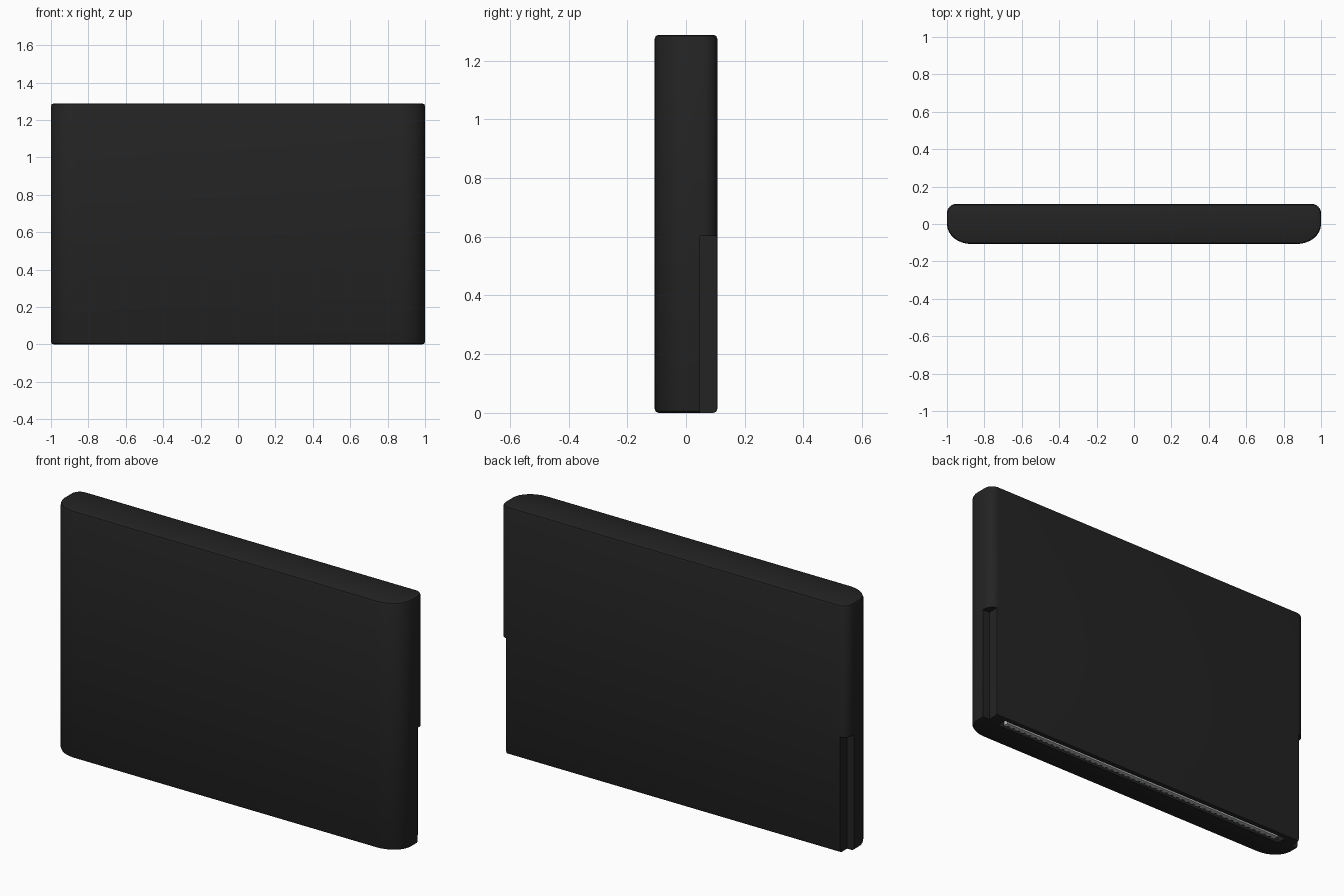
import bpy, bmesh, math

if "Cube" in bpy.data.objects:
    bpy.data.objects.remove(bpy.data.objects["Cube"])

W, D, H = 1.0, 0.107, 1.288     # half width, half depth, height


def material(name, rgb):
    m = bpy.data.materials.new(name)
    m.diffuse_color = (*rgb, 1)
    m.use_nodes = True
    m.node_tree.nodes["Principled BSDF"].inputs["Base Color"].default_value = m.diffuse_color
    return m


black = material("charcoal plastic", (0.017, 0.017, 0.017))
silver = material("contact silver", (0.52, 0.55, 0.53))


def finish(name, bm, mat):
    bmesh.ops.recalc_face_normals(bm, faces=bm.faces)
    me = bpy.data.meshes.new(name)
    bm.to_mesh(me)
    bm.free()
    me.materials.append(mat)
    ob = bpy.data.objects.new(name, me)
    bpy.context.collection.objects.link(ob)
    return ob


def add_box(bm, x0, x1, y0, y1, z0, z1):
    vs = bmesh.ops.create_cube(bm, size=1)["verts"]
    for v in vs:
        v.co.x = x1 if v.co.x > 0 else x0
        v.co.y = y1 if v.co.y > 0 else y0
        v.co.z = z1 if v.co.z > 0 else z0


def box(name, mat, *dims):
    bm = bmesh.new()
    add_box(bm, *dims)
    return finish(name, bm, mat)


# Shell outline: wide rounded front corners, tight rounded back corners
def corner(cx, cy, rx, ry, start, n=8):
    return [(cx + rx * math.cos(math.radians(start + 90 * i / n)),
             cy + ry * math.sin(math.radians(start + 90 * i / n))) for i in range(n + 1)]


outline = (corner(W - .05, D - .05, .05, .05, 0) + corner(-W + .05, D - .05, .05, .05, 90)
           + corner(-W + .13, 0, .13, D, 180) + corner(W - .13, 0, .13, D, 270))

bm = bmesh.new()
base = bm.faces.new([bm.verts.new((x, y, 0)) for x, y in outline])
top = bmesh.ops.extrude_face_region(bm, geom=[base])["geom"]
for g in top:
    if isinstance(g, bmesh.types.BMVert):
        g.co.z = H
if base.is_valid and len([f for f in bm.faces if all(v.co.z == 0 for v in f.verts)]) == 0:
    bm.faces.new([v for v in bm.verts if v.co.z == 0])
rims = [e for e in bm.edges if abs(e.verts[0].co.z - e.verts[1].co.z) < 1e-5]
bmesh.ops.bevel(bm, geom=rims, offset=.014, segments=2, profile=.5, affect='EDGES')
shell = finish("cartridge_shell", bm, black)

# Side notches and bottom connector slot
cutters = [box(f"notch_cutter_{s}", black, *sorted((s * .96, s * 1.1)), .047, .2, -.1, .602)
           for s in (-1, 1)]
cutters.append(box("slot_cutter", black, -.89, .89, .03, .085, -.1, .12))
for c in cutters:
    c.hide_render = True
    mod = shell.modifiers.new(c.name, 'BOOLEAN')
    mod.operation, mod.solver, mod.object = 'DIFFERENCE', 'EXACT', c

# Bake the cuts and remove the cutters
bpy.context.view_layer.objects.active = shell
shell.select_set(True)
for mod in list(shell.modifiers):
    bpy.ops.object.modifier_apply(modifier=mod.name)
for c in cutters:
    bpy.data.objects.remove(c)
bpy.ops.object.select_all(action='DESELECT')
shell.select_set(True)
bpy.ops.object.shade_smooth_by_angle(angle=math.radians(35))

# Connector strip with a row of contact teeth
box("connector_strip", silver, -.86, .86, .046, .066, .006, .115)
bm = bmesh.new()
n = 50
for i in range(n):
    x = -.85 + 1.7 * i / (n - 1)
    add_box(bm, x - .009, x + .009, .037, .047, .006, .1)
finish("contact_teeth", bm, silver)
